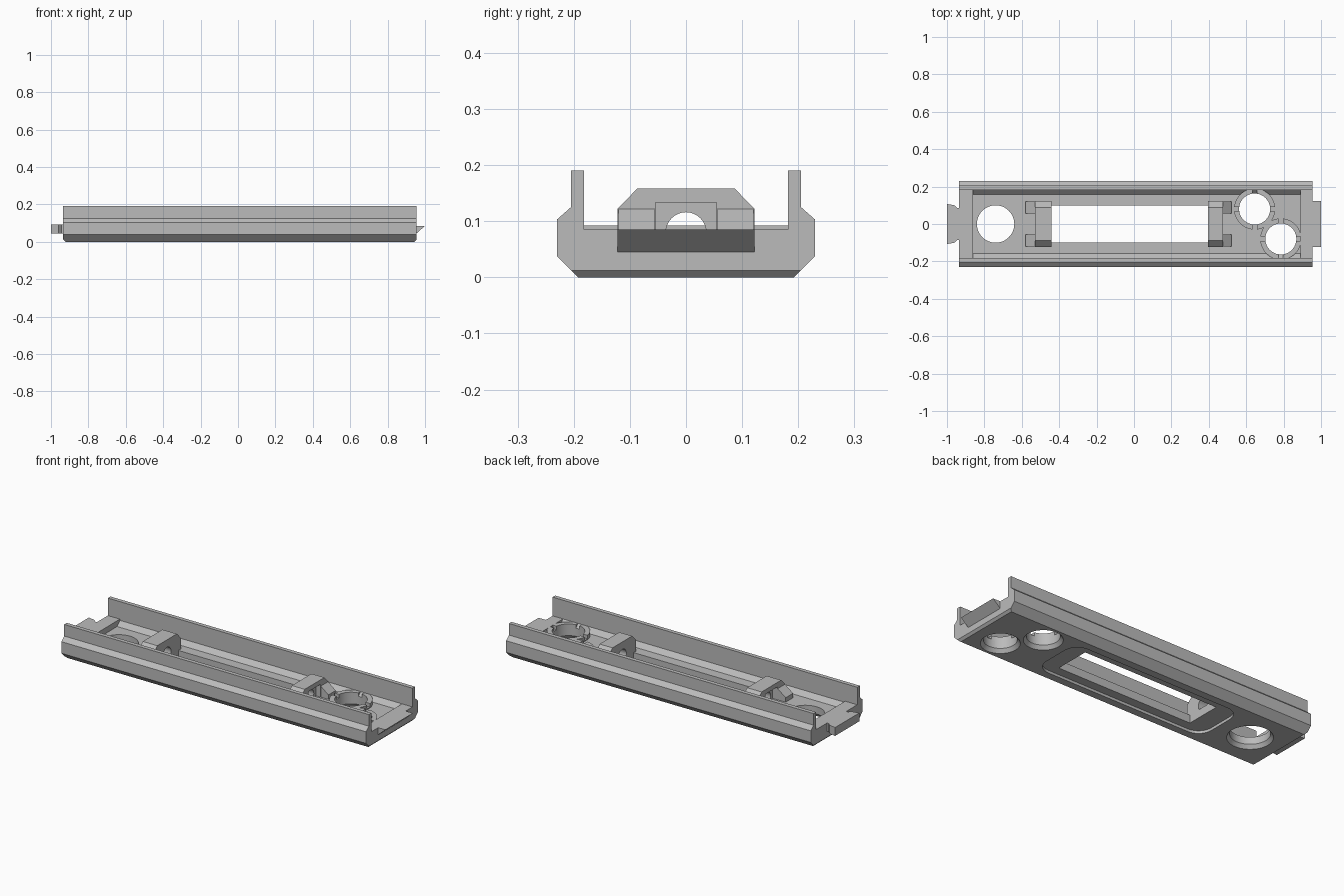
import bpy, bmesh, math
from mathutils import Matrix, Vector

cube = bpy.data.objects.get("Cube")
if cube:
    bpy.data.objects.remove(cube, do_unlink=True)

grey = bpy.data.materials.new("light_grey")
grey.use_nodes = True
grey.diffuse_color = (0.5, 0.5, 0.5, 1)
grey.node_tree.nodes["Principled BSDF"].inputs["Base Color"].default_value = (0.5, 0.5, 0.5, 1)

X0, X1 = -0.935, 0.955      # body ends
FLOOR = 0.06


def finish(name, bm):
    bmesh.ops.recalc_face_normals(bm, faces=bm.faces)
    mesh = bpy.data.meshes.new(name)
    bm.to_mesh(mesh)
    bm.free()
    mesh.materials.append(grey)
    obj = bpy.data.objects.new(name, mesh)
    bpy.context.collection.objects.link(obj)
    return obj


def prism(name, points, axis, a, b):
    """Extrude a 2D outline along an axis: x takes (y, z), y takes (x, z), z takes (x, y)."""
    place = {"x": lambda p: (a, p[0], p[1]),
             "y": lambda p: (p[0], a, p[1]),
             "z": lambda p: (p[0], p[1], a)}[axis]
    step = Vector([b - a if axis == c else 0 for c in "xyz"])
    bm = bmesh.new()
    face = bm.faces.new([bm.verts.new(place(p)) for p in points])
    ext = bmesh.ops.extrude_face_region(bm, geom=[face])
    verts = [v for v in ext["geom"] if isinstance(v, bmesh.types.BMVert)]
    bmesh.ops.translate(bm, verts=verts, vec=step)
    return finish(name, bm)


def box(name, x0, x1, y0, y1, z0, z1):
    return prism(name, [(x0, y0), (x1, y0), (x1, y1), (x0, y1)], "z", z0, z1)


def cylinder(name, x, y, z0, z1, r0, r1=None):
    bm = bmesh.new()
    bmesh.ops.create_cone(bm, cap_ends=True, segments=48, radius1=r0, radius2=r1 or r0,
                          depth=z1 - z0, matrix=Matrix.Translation((x, y, (z0 + z1) / 2)))
    return finish(name, bm)


def cut(obj, cutter):
    mod = obj.modifiers.new("cut", "BOOLEAN")
    mod.operation = "DIFFERENCE"
    mod.solver = "EXACT"
    mod.object = cutter
    bpy.context.view_layer.update()
    with bpy.context.temp_override(object=obj, active_object=obj):
        bpy.ops.object.modifier_apply(modifier=mod.name)
    bpy.data.objects.remove(cutter, do_unlink=True)


def mirrored(half):
    return half + [(-y, z) for y, z in reversed(half)]


# Channel body with side wings and sloped inner floor edges
half = [(0.192, 0), (0.23, 0.038), (0.23, 0.103), (0.205, 0.125), (0.205, 0.19),
        (0.182, 0.19), (0.182, 0.085), (0.157, FLOOR)]
body = prism("channel_body", mirrored(half), "x", X0, X1)

# Bottom end chamfers
for end, s in ((X0, 1), (X1, -1)):
    wedge = [(end - s * 0.02, -0.02), (end + s * 0.032, -0.02), (end - s * 0.02, 0.032)]
    cut(body, prism("end_chamfer_cutter", wedge, "y", -0.3, 0.3))

# Rounded recess underneath, then the long opening
outline = []
for cx, cy, start in ((0.42, 0.07, 0), (-0.47, 0.07, 90), (-0.47, -0.07, 180), (0.42, -0.07, 270)):
    for k in range(9):
        t = math.radians(start + k * 90 / 8)
        outline.append((cx + 0.08 * math.cos(t), cy + 0.08 * math.sin(t)))
cut(body, prism("recess_cutter", outline, "z", -0.05, 0.015))
cut(body, box("opening_cutter", -0.44, 0.395, -0.1, 0.1, -0.1, 0.3))

# Round holes with countersunk undersides
RINGS = ((0.645, 0.08), (0.785, -0.08))
for x, y, r in [(-0.74, 0, 0.1)] + [(x, y, 0.083) for x, y in RINGS]:
    cut(body, cylinder("hole_cutter", x, y, -0.1, 0.15, r))
    cut(body, cylinder("countersink_cutter", x, y, -0.02, 0.02, r + 0.03, r))

# Raised end floors
left_floor = box("left_end_floor", X0, -0.86, -0.19, 0.19, 0.04, 0.092)
right_floor = box("right_end_floor", 0.89, X1, -0.19, 0.19, 0.04, 0.085)

# Dovetail tab and wedge-shaped catch
prism("dovetail_tab", [(-0.92, 0.085), (-0.945, 0.085), (-0.96, 0.1), (-1, 0.107),
                       (-1, -0.107), (-0.96, -0.1), (-0.945, -0.085), (-0.92, -0.085)],
      "z", 0.045, 0.092)
prism("wedge_catch", [(0.94, 0.045), (X1, 0.045), (1, 0.085), (0.94, 0.085)],
      "y", -0.122, 0.122)

# Slotted rings around the two right-hand holes
for i, (x, y) in enumerate(RINGS):
    ring = cylinder("slotted_ring_%d" % (i + 1), x, y, 0.045, 0.085, 0.11)
    cut(ring, cylinder("bore_cutter", x, y, 0, 0.2, 0.083))
    for dx, dy in ((0.2, 0.012), (0.012, 0.2)):
        cut(ring, box("slot_cutter", x - dx, x + dx, y - dy, y + dy, FLOOR + 0.005, 0.2))

# Arched brackets at both ends of the opening, with sloped gussets
arch = mirrored([(0.122, 0.03), (0.122, 0.122), (0.087, 0.158)])
for side, s, inner, outer, tip in (("left", -1, -0.44, -0.53, -0.58),
                                   ("right", 1, 0.395, 0.475, 0.522)):
    bracket = prism(side + "_bracket", arch, "x", inner, outer)
    a, b = sorted((outer - s * 0.03, outer + s * 0.05))
    cut(bracket, box("recess_cutter", a, b, -0.054, 0.054, FLOOR, 0.133))
    circle = [(0.036 * math.cos(k * math.pi / 16), 0.08 + 0.036 * math.sin(k * math.pi / 16))
              for k in range(32)]
    cut(bracket, prism("arch_cutter", circle, "x", inner - s * 0.1, outer + s * 0.1))
    for g in (-1, 1):
        y0, y1 = sorted((g * 0.055, g * 0.12))
        prism("%s_gusset_%s" % (side, "back" if g > 0 else "front"),
              [(outer - s * 0.01, 0.05), (tip, 0.05), (tip, 0.085),
               (outer, 0.122), (outer - s * 0.01, 0.122)], "y", y0, y1)

# Smooth shading with sharp edges kept
bpy.ops.object.select_all(action="DESELECT")
for obj in bpy.context.collection.objects:
    if obj.type == "MESH" and grey.name in obj.data.materials:
        obj.select_set(True)
bpy.context.view_layer.objects.active = body
bpy.ops.object.shade_smooth_by_angle(angle=math.radians(25))
